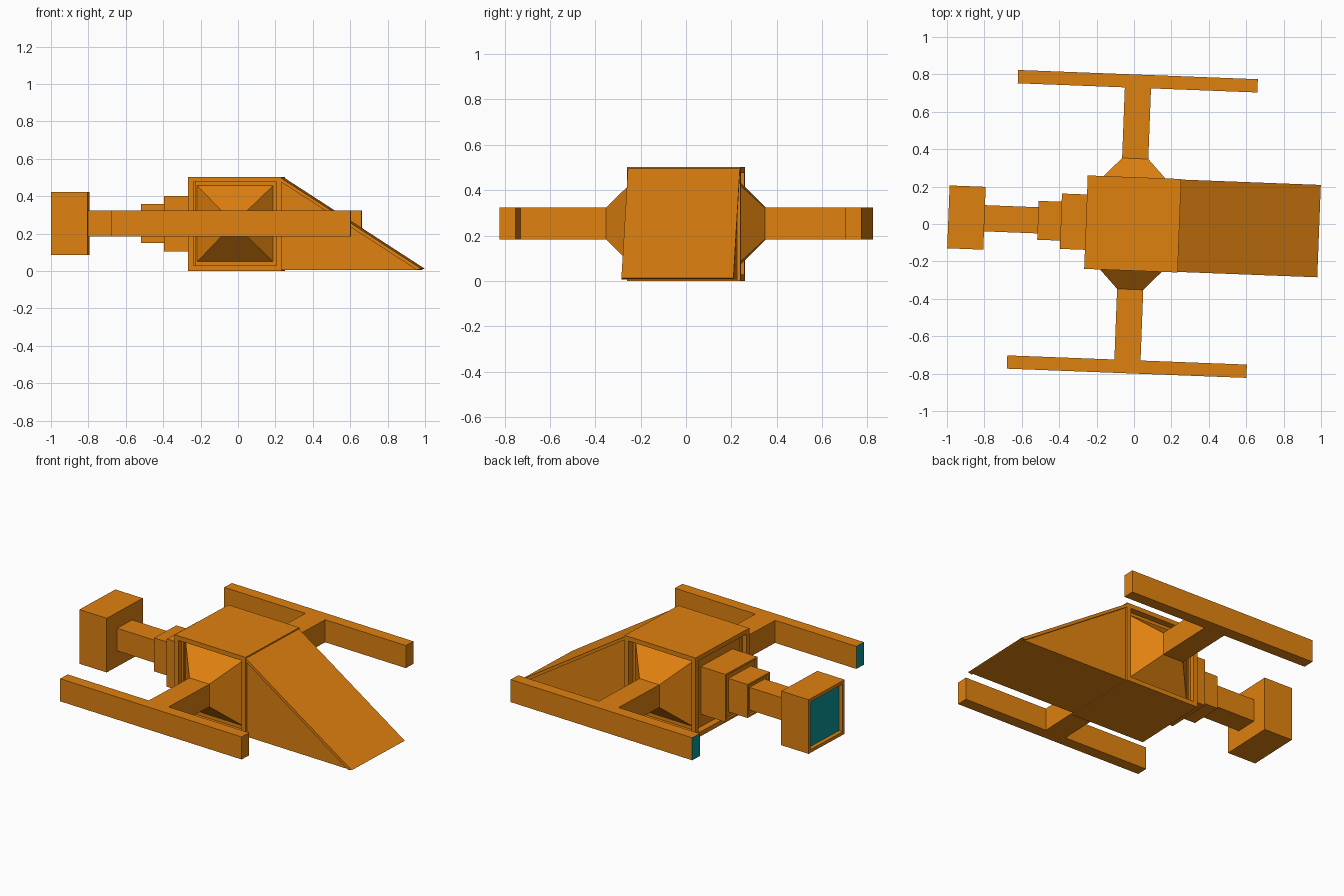
import bpy, bmesh
from math import radians
from mathutils import Matrix, Vector

if "Cube" in bpy.data.objects:
    bpy.data.objects.remove(bpy.data.objects["Cube"])

YAW = Matrix.Rotation(radians(-2.2), 4, 'Z')   # whole craft sits slightly turned
CX, CZ = -0.007, 0.253                         # hull centre


def material(name, rgb):
    m = bpy.data.materials.new(name)
    m.diffuse_color = (*rgb, 1)
    m.use_nodes = True
    m.node_tree.nodes["Principled BSDF"].inputs["Base Color"].default_value = m.diffuse_color
    return m


ORANGE = material("orange_paint", (0.74, 0.22, 0.005))
TEAL = material("teal_glow", (0.004, 0.30, 0.30))


def finish(bm, name):
    bm.transform(YAW)
    mesh = bpy.data.meshes.new(name)
    bm.to_mesh(mesh)
    bm.free()
    mesh.materials.append(ORANGE)
    mesh.materials.append(TEAL)
    ob = bpy.data.objects.new(name, mesh)
    bpy.context.collection.objects.link(ob)
    return ob


def face_towards(bm, d):
    bm.normal_update()
    d = Vector(d)
    return max(bm.faces, key=lambda f: (round(f.normal.dot(d), 3), f.calc_center_median().dot(d)))


def recess(bm, d, rim, depth):
    """Inset the face looking along d and push it inwards; returns the floor."""
    f = face_towards(bm, d)
    bmesh.ops.inset_individual(bm, faces=[f], thickness=rim, use_even_offset=True)
    f = bmesh.ops.extrude_discrete_faces(bm, faces=[f])["faces"][0]
    bmesh.ops.translate(bm, verts=f.verts, vec=Vector(d) * -depth)
    return f


def box(x0, x1, y0, y1, z0, z1):
    bm = bmesh.new()
    bmesh.ops.create_cube(bm, size=1)
    bmesh.ops.scale(bm, vec=(x1 - x0, y1 - y0, z1 - z0), verts=bm.verts)
    bmesh.ops.translate(bm, vec=((x0 + x1) / 2, (y0 + y1) / 2, (z0 + z1) / 2), verts=bm.verts)
    return bm


def prism(profile, half):
    """Extrude an x/z profile across y."""
    bm = bmesh.new()
    f = bm.faces.new([bm.verts.new((x, -half, z)) for x, z in profile])
    side = bmesh.ops.extrude_face_region(bm, geom=[f])["geom"]
    bmesh.ops.translate(bm, vec=(0, 2 * half, 0),
                        verts=[v for v in side if isinstance(v, bmesh.types.BMVert)])
    bmesh.ops.recalc_face_normals(bm, faces=bm.faces)
    return bm


# Hull cube with recessed sides and rear
bm = box(CX - 0.25, CX + 0.25, -0.25, 0.25, 0, 0.503)
for d in ((0, 1, 0), (0, -1, 0), (-1, 0, 0)):
    recess(bm, d, 0.028, 0.04)
finish(bm, "hull")

# Sloping nose wedge and its slightly wider cover plate
finish(prism([(0.24, 0.006), (0.24, 0.48), (0.98, 0.006)], 0.237), "nose_wedge")
finish(prism([(0.24, 0.476), (0.243, 0.495), (0.99, 0.012), (0.965, 0.006)], 0.247), "nose_plate")

# Side funnels, arms and long bars
for s, side in ((-1, "front"), (1, "back")):
    bm = box(CX - 0.203, CX + 0.203, 0.21, 0.35, CZ - 0.203, CZ + 0.203)
    for v in bm.verts:
        if v.co.y > 0.3:
            v.co.x = CX + (v.co.x - CX) * 0.07 / 0.203
            v.co.z = CZ + (v.co.z - CZ) * 0.07 / 0.203
    arm = box(CX - 0.07, CX + 0.07, 0.35, 0.728, CZ - 0.07, CZ + 0.07)
    bar = box(-0.65, 0.632, 0.728, 0.799, CZ - 0.07, CZ + 0.07)
    face_towards(bar, (-1, 0, 0)).material_index = 1
    for part, name in ((bm, "funnel"), (arm, "arm"), (bar, "wing_bar")):
        if s < 0:
            bmesh.ops.scale(part, vec=(1, -1, 1), verts=part.verts)
            bmesh.ops.reverse_faces(part, faces=part.faces)
        finish(part, f"{side}_{name}")

# Stepped tail collars, tail shaft and engine block
for name, x0, x1, h, rim in (("tail_collar_large", -0.391, -0.217, 0.148, 0.012),
                             ("tail_collar_small", -0.514, -0.37, 0.104, 0.012),
                             ("tail_shaft", -0.81, -0.49, 0.07, 0),
                             ("engine_block", -0.993, -0.80, 0.168, 0.02)):
    bm = box(x0, x1, -h, h, CZ - h, CZ + h)
    if rim:
        floor = recess(bm, (-1, 0, 0), rim, 0.025 if name == "engine_block" else 0.012)
        if name == "engine_block":
            floor.material_index = 1
    finish(bm, name)
